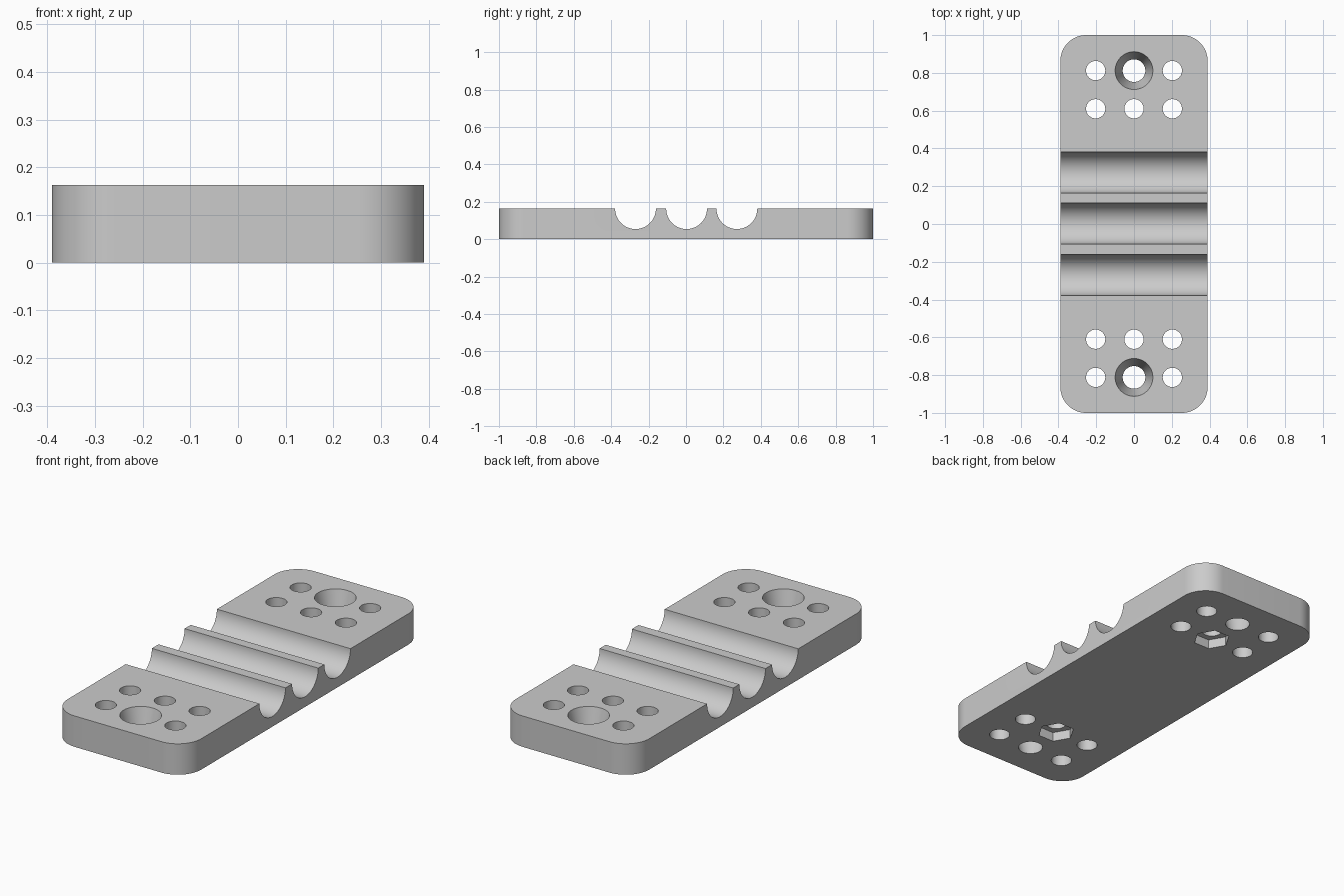
import bpy, bmesh, math
from mathutils import Matrix

if "Cube" in bpy.data.objects:
    bpy.data.objects.remove(bpy.data.objects["Cube"])

HALF_W, HALF_L, HEIGHT = 0.39, 1.0, 0.163
CORNER = 0.137

grey = bpy.data.materials.new("light grey")
grey.diffuse_color = (0.6, 0.6, 0.6, 1)
grey.use_nodes = True
grey.node_tree.nodes["Principled BSDF"].inputs["Base Color"].default_value = grey.diffuse_color


def make_object(name, bm):
    bmesh.ops.recalc_face_normals(bm, faces=bm.faces)
    mesh = bpy.data.meshes.new(name)
    bm.to_mesh(mesh)
    bm.free()
    mesh.materials.append(grey)
    obj = bpy.data.objects.new(name, mesh)
    bpy.context.collection.objects.link(obj)
    return obj


def add_cone(bm, x, y, z0, z1, r0, r1, sides=40):
    """Upright cylinder or cone between two heights, first corner along x."""
    rot = Matrix.Rotation(math.pi / 2 if sides == 6 else 0, 4, 'Z')
    bmesh.ops.create_cone(bm, cap_ends=True, segments=sides, radius1=r0, radius2=r1,
                          depth=z1 - z0,
                          matrix=Matrix.Translation((x, y, (z0 + z1) / 2)) @ rot)


def cut(target, cutter):
    mod = target.modifiers.new("cut", 'BOOLEAN')
    mod.operation, mod.solver, mod.object = 'DIFFERENCE', 'EXACT', cutter
    bpy.context.view_layer.objects.active = target
    bpy.ops.object.modifier_apply(modifier=mod.name)
    bpy.data.objects.remove(cutter)


# Plate with rounded corners
bm = bmesh.new()
outline = []
for k, (sx, sy) in enumerate([(1, 1), (-1, 1), (-1, -1), (1, -1)]):
    for i in range(17):
        a = math.pi / 2 * (k + i / 16)
        outline.append(bm.verts.new((sx * (HALF_W - CORNER) + CORNER * math.cos(a),
                                     sy * (HALF_L - CORNER) + CORNER * math.sin(a), 0)))
base = bm.faces.new(outline)
top = bmesh.ops.extrude_face_region(bm, geom=[base])["geom"]
bmesh.ops.translate(bm, vec=(0, 0, HEIGHT),
                    verts=[v for v in top if isinstance(v, bmesh.types.BMVert)])
plate = make_object("clamp_plate", bm)

# Three half-round channels across the top
bm = bmesh.new()
for y in (-0.27, 0.003, 0.272):
    bmesh.ops.create_cone(bm, cap_ends=True, segments=64, radius1=0.109, radius2=0.109,
                          depth=1.0, matrix=Matrix.Translation((0, y, HEIGHT))
                          @ Matrix.Rotation(math.pi / 2, 4, 'Y'))
cut(plate, make_object("channel_cutter", bm))

# Small through holes and tapered screw holes at both ends
bm = bmesh.new()
taper = 0.04 / HEIGHT
for s in (-1, 1):
    for x, y in ((-0.203, 0.812), (0.203, 0.812), (-0.203, 0.61), (0, 0.61), (0.203, 0.61)):
        add_cone(bm, x, s * y, -0.05, HEIGHT + 0.05, 0.051, 0.051)
    add_cone(bm, 0, s * 0.812, -0.05, HEIGHT + 0.05,
             0.06 - 0.05 * taper, 0.1 + 0.05 * taper, 48)
cut(plate, make_object("hole_cutter", bm))

# Hexagonal nut pockets underneath
bm = bmesh.new()
for s in (-1, 1):
    add_cone(bm, 0, s * 0.61, -0.05, 0.05, 0.092, 0.092, 6)
cut(plate, make_object("nut_pocket_cutter", bm))

# Smooth the curved walls, keep the rims sharp
bpy.ops.object.select_all(action='DESELECT')
plate.select_set(True)
bpy.context.view_layer.objects.active = plate
bpy.ops.object.shade_smooth_by_angle(angle=math.radians(30))
